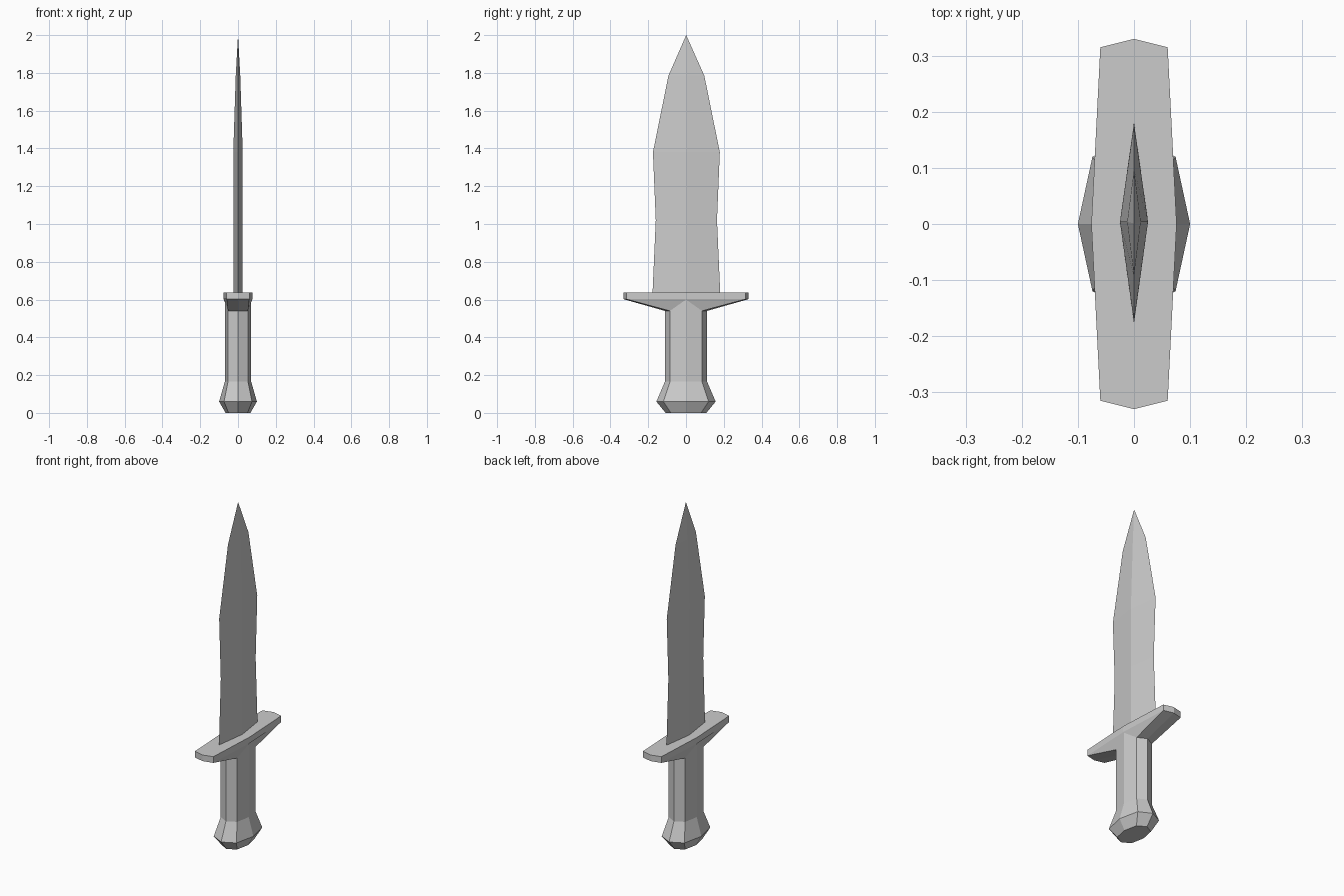
import bpy, bmesh

if "Cube" in bpy.data.objects:
    bpy.data.objects.remove(bpy.data.objects["Cube"])


def ring(z, side, corner, end, side_z=None):
    """Eight-sided section: side ridge (x), corner (x, y) and end ridge (y)."""
    cx, cy = corner
    sz = z if side_z is None else side_z
    return [(side, 0, sz), (cx, cy, z), (0, end, z), (-cx, cy, z),
            (-side, 0, sz), (-cx, -cy, z), (0, -end, z), (cx, -cy, z)]


def loft(name, rings, cap_bottom=False, cap_top=False, tip=None):
    bm = bmesh.new()
    loops = [[bm.verts.new(p) for p in r] for r in rings]
    n = len(rings[0])
    for a, b in zip(loops, loops[1:]):
        for i in range(n):
            j = (i + 1) % n
            bm.faces.new((a[i], a[j], b[j], b[i]))
    if cap_bottom:
        bm.faces.new(loops[0][::-1])
    if cap_top:
        bm.faces.new(loops[-1])
    if tip:
        t = bm.verts.new(tip)
        for i in range(n):
            bm.faces.new((loops[-1][i], loops[-1][(i + 1) % n], t))
    mesh = bpy.data.meshes.new(name)
    bm.to_mesh(mesh)
    bm.free()
    obj = bpy.data.objects.new(name, mesh)
    bpy.context.collection.objects.link(obj)
    return obj


GRIP = (0.07, (0.053, 0.085), 0.112)
grip_base = ring(0.165, *GRIP)
grip_top = ring(0.54, *GRIP, side_z=0.6)

# Flared pommel
loft("pommel", [ring(0, 0.066, (0.05, 0.08), 0.108),
                ring(0.06, 0.1, (0.074, 0.12), 0.157),
                grip_base], cap_bottom=True)

# Faceted grip
loft("grip", [grip_base, grip_top])

# Crossguard, tapering underneath into the grip
GUARD = (0.076, (0.06, 0.315), 0.33)
loft("guard", [grip_top, ring(0.602, *GUARD), ring(0.638, *GUARD)], cap_top=True)

# Diamond-section leaf blade
sections = [(0.638, 0.025, 0.179), (1.02, 0.025, 0.162),
            (1.38, 0.025, 0.177), (1.785, 0.012, 0.095)]
loft("blade", [[(t, 0.004, z), (0, w + 0.002, z), (-t, 0.004, z), (0, -w + 0.002, z)]
               for z, t, w in sections], tip=(0, 0.001, 2.0))
